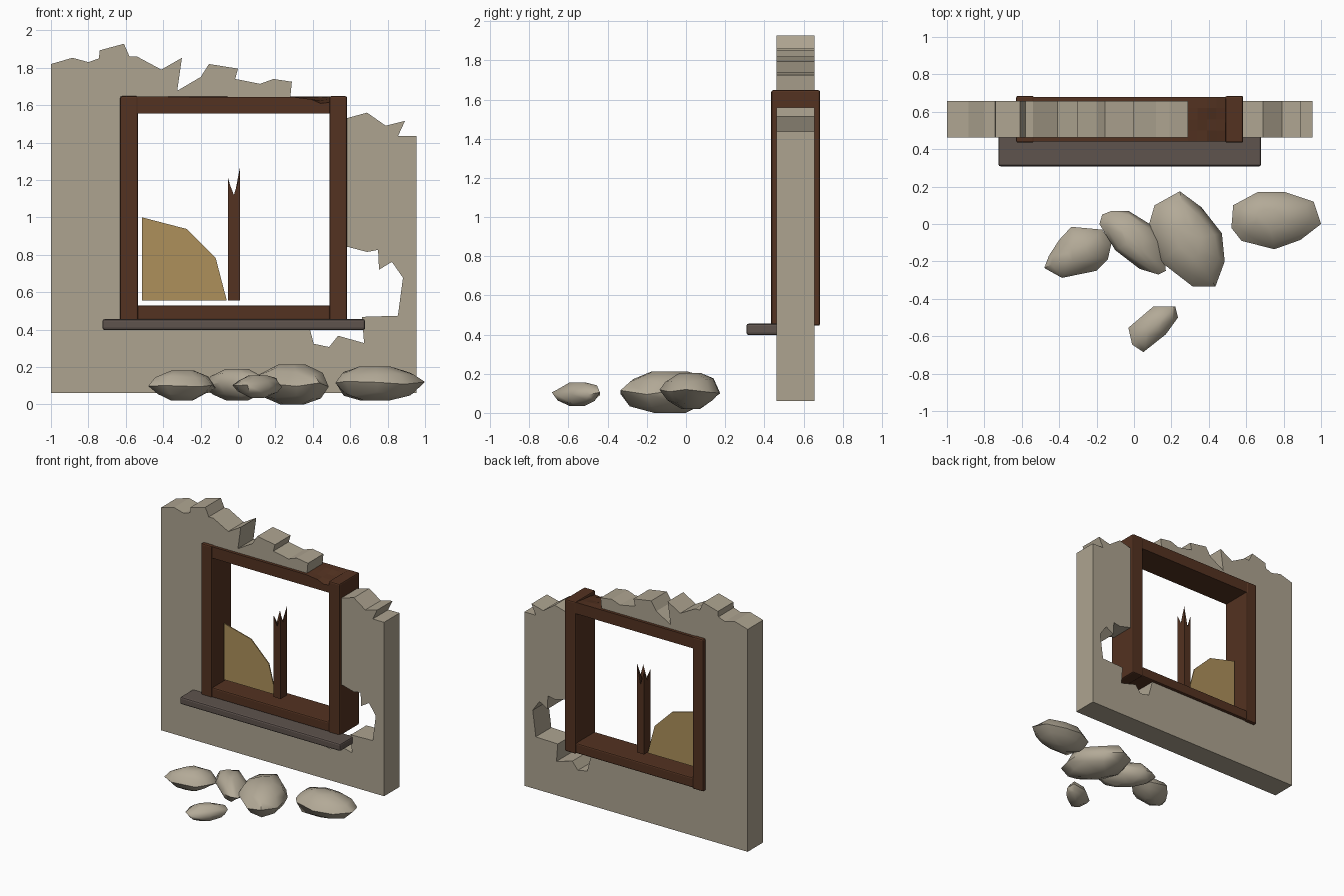
import bpy, bmesh, math, random
from mathutils import Vector

if "Cube" in bpy.data.objects:
    bpy.data.objects.remove(bpy.data.objects["Cube"])

random.seed(4)


def material(name, rgb):
    m = bpy.data.materials.new(name)
    m.diffuse_color = (*rgb, 1)
    m.use_nodes = True
    m.node_tree.nodes["Principled BSDF"].inputs["Base Color"].default_value = m.diffuse_color
    return m


STONE = material("tan_plaster", (0.42, 0.37, 0.28))
ROCK = material("pale_rock", (0.45, 0.40, 0.31))
WOOD = material("dark_brown_wood", (0.087, 0.032, 0.015))
SILL = material("grey_sill", (0.112, 0.087, 0.075))
PANE = material("ochre_pane", (0.42, 0.28, 0.105))


def finish(bm, name, mat, bevel=0, smooth=None):
    bmesh.ops.recalc_face_normals(bm, faces=bm.faces)
    me = bpy.data.meshes.new(name)
    bm.to_mesh(me)
    bm.free()
    ob = bpy.data.objects.new(name, me)
    bpy.context.collection.objects.link(ob)
    me.materials.append(mat)
    if bevel:
        b = ob.modifiers.new("worn_edges", 'BEVEL')
        b.width, b.segments = bevel, 2
    if smooth:
        me.shade_smooth()
        me.set_sharp_from_angle(angle=math.radians(smooth))
    return ob


def box(name, x, y, z, mat, bevel=0.01):
    bm = bmesh.new()
    bmesh.ops.create_cube(bm, size=1)
    for v in bm.verts:
        v.co = [(a + b) / 2 + c * (b - a) for c, (a, b) in zip(v.co, (x, y, z))]
    return finish(bm, name, mat, bevel)


def slab(name, outline, y0, y1, mat):
    """Extrude an (x, z) outline from y0 to y1."""
    bm = bmesh.new()
    face = bm.faces.new([bm.verts.new((x, y0, z)) for x, z in outline])
    ext = bmesh.ops.extrude_face_region(bm, geom=[face])
    for v in ext["geom"]:
        if isinstance(v, bmesh.types.BMVert):
            v.co.y = y1
    return finish(bm, name, mat)


def splintered(name, xs, ys, z0, height, mat):
    """Box on an x/y grid whose top follows height(i, j)."""
    bm = bmesh.new()
    nx, ny = len(xs), len(ys)
    top = [[bm.verts.new((x, y, height(i, j))) for j, y in enumerate(ys)] for i, x in enumerate(xs)]
    low = [[bm.verts.new((x, y, z0)) for y in ys] for x in xs]
    for g in (top, low):
        for i in range(nx - 1):
            for j in range(ny - 1):
                bm.faces.new((g[i][j], g[i + 1][j], g[i + 1][j + 1], g[i][j + 1]))
    rim = ([(i, 0) for i in range(nx)] + [(nx - 1, j) for j in range(1, ny)]
           + [(i, ny - 1) for i in range(nx - 2, -1, -1)] + [(0, j) for j in range(ny - 2, 0, -1)])
    for (a, b), (c, d) in zip(rim, rim[1:] + rim[:1]):
        bm.faces.new((top[a][b], top[c][d], low[c][d], low[a][b]))
    return finish(bm, name, mat)


def boulder(name, plan, z0, z1):
    """Loft scaled copies of a plan outline into a rounded stone."""
    bm = bmesh.new()
    c = sum((Vector(p) for p in plan), Vector((0, 0))) / len(plan)
    rings = []
    for t, s in ((0, .3), (.2, .76), (.5, 1), (.8, .8), (1, .35)):
        ring = []
        for p in plan:
            k = s if s == 1 else s * random.uniform(.92, 1.08)
            q = c + (Vector(p) - c) * k
            dz = random.uniform(-.012, .012) if 0 < t < 1 else 0
            ring.append(bm.verts.new((q.x, q.y, z0 + t * (z1 - z0) + dz)))
        rings.append(ring)
    n = len(plan)
    for a, b in zip(rings, rings[1:]):
        for i in range(n):
            k = (i + 1) % n
            bm.faces.new((a[i], a[k], b[k], b[i]))
    bm.faces.new(rings[0])
    bm.faces.new(rings[-1])
    return finish(bm, name, ROCK, smooth=55)


# Ruined wall: broken top, window opening, broken hole at lower right
wall_top = [(-1, 1.82), (-.885, 1.853), (-.80, 1.83), (-.743, 1.85), (-.74, 1.893), (-.61, 1.928),
            (-.58, 1.86), (-.54, 1.86), (-.41, 1.79), (-.30, 1.853), (-.325, 1.677), (-.20, 1.75),
            (-.155, 1.82), (0, 1.795), (-.015, 1.74), (.118, 1.714), (.19, 1.74), (.288, 1.725),
            (.28, 1.645), (.275, 1.61)]
opening = [(-.59, 1.60), (-.59, .49), (.36, .49)]
hole = [(.385, .40), (.405, .324), (.487, .307), (.535, .367), (.674, .328), (.663, .468),
        (.855, .474), (.882, .677), (.823, .762), (.754, .72), (.749, .826), (.69, .815),
        (.588, .842), (.54, .85)]
right_edge = [(.54, 1.52), (.588, 1.532), (.69, 1.56), (.79, 1.49), (.893, 1.516), (.856, 1.436),
              (.955, 1.436), (.955, .06), (-1, .06)]
slab("ruined_wall", wall_top + opening + hole + right_edge, .463, .657, STONE)

# Window frame and sill
for side, x in (("left", (-.63, -.534)), ("right", (.488, .584))):
    box(side + "_jamb", x, (.435, .685), (.445, 1.648), WOOD)
box("bottom_rail", (-.54, .495), (.44, .68), (.45, .53), WOOD)
box("window_sill", (-.725, .68), (.308, .48), (.398, .456), SILL, .012)

# Top rail with a splintered front right corner
rail_x = [-.54, .29, .34, .39, .44, .495]
rail_y = [.44, .50, .56, .62, .68]


def rail_height(i, j):
    d = math.hypot(rail_x[i] - .495, rail_y[j] - .44)
    drop = max(0, 1 - d / .21)
    return 1.645 - (.05 * drop * random.uniform(.5, 1.1) if drop else 0)


splintered("top_rail", rail_x, rail_y, 1.555, rail_height, WOOD)

# Broken middle post
spikes = [[1.20, 1.13, 1.21], [1.12, 1.09, 1.10], [1.22, 1.14, 1.265]]
splintered("broken_post", [-.053, -.022, .01], [.52, .56, .60], .555,
           lambda i, j: spikes[i][j], WOOD)

# Remaining pane shard
slab("pane_shard", [(-.513, .555), (-.513, 1.0), (-.275, .938), (-.12, .785), (-.06, .555)],
     .556, .564, PANE)

# Fallen stones
boulder("left_stone", [(-.48, -.235), (-.455, -.17), (-.40, -.085), (-.335, -.015), (-.17, -.03),
                       (-.12, -.10), (-.14, -.19), (-.20, -.25), (-.385, -.288)], .02, .18)
boulder("middle_stone", [(-.185, 0), (-.17, .05), (-.12, .07), (-.03, .07), (.10, -.01), (.16, -.10),
                         (.17, -.25), (.13, -.27), (.03, -.24), (-.10, -.14)], .02, .19)
boulder("large_stone", [(.245, .175), (.36, .09), (.47, -.05), (.485, -.20), (.435, -.335),
                        (.315, -.335), (.14, -.20), (.075, -.02), (.11, .10)], 0, .212)
boulder("right_stone", [(.525, .03), (.53, .10), (.66, .17), (.81, .17), (.96, .12), (1, 0),
                        (.89, -.085), (.75, -.135), (.575, -.09), (.52, -.02)], .02, .203)
boulder("small_stone", [(-.03, -.555), (.105, -.44), (.22, -.44), (.235, -.50), (.17, -.59),
                        (.05, -.685), (-.01, -.645)], .035, .155)
